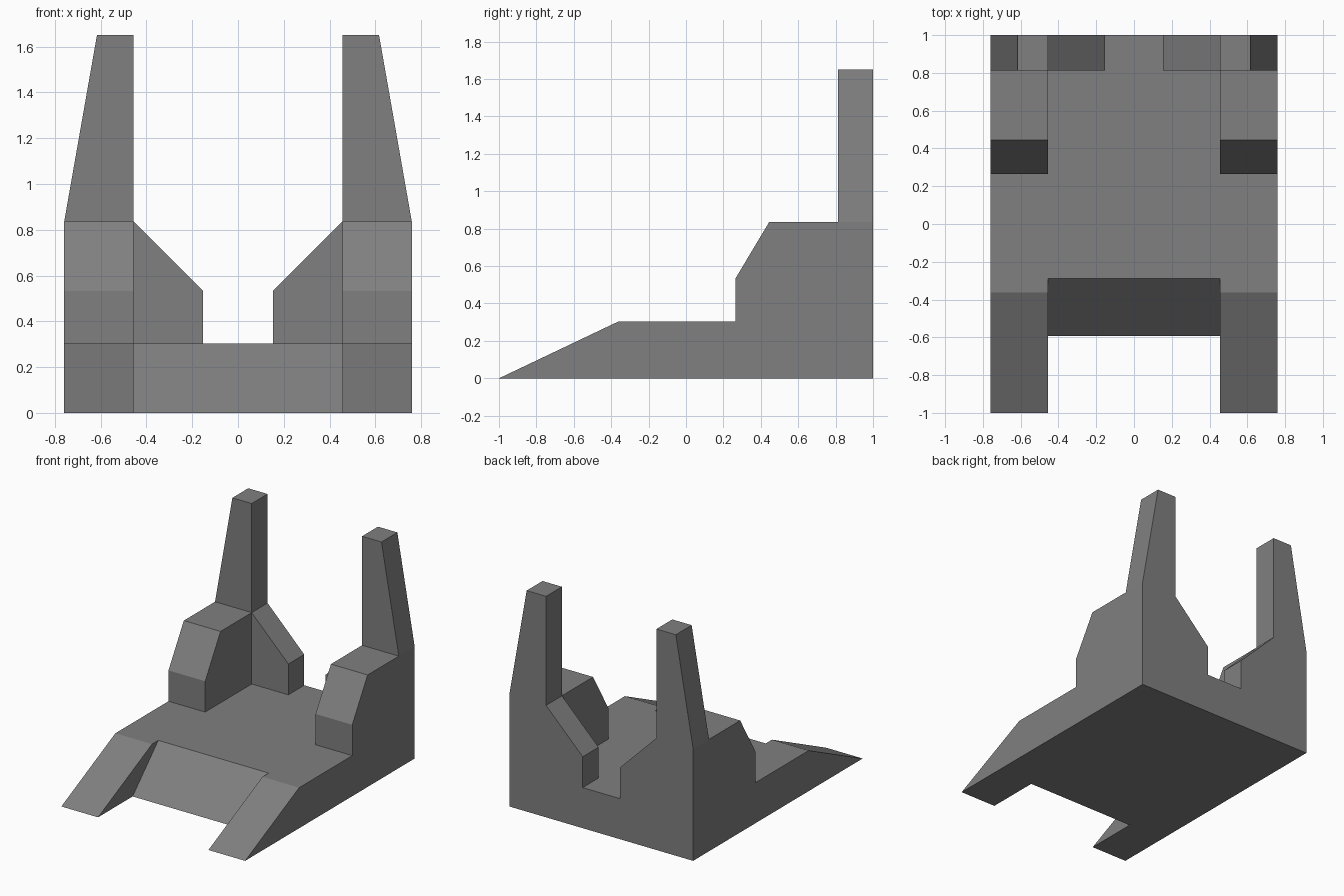
import bpy
import bmesh
from mathutils import Vector

if "Cube" in bpy.data.objects:
    bpy.data.objects.remove(bpy.data.objects["Cube"], do_unlink=True)

# Shared dimensions
INNER, OUTER = 0.456, 0.759
DECK, SHOULDER, TOP = 0.303, 0.836, 1.65
BACK, WALL = 1.0, 0.813

grey = bpy.data.materials.new("plain_grey")
grey.use_nodes = True
colour = (0.214, 0.214, 0.214, 1.0)
grey.diffuse_color = colour
grey.node_tree.nodes["Principled BSDF"].inputs["Base Color"].default_value = colour


def prism(name, profile, axis, start, end, mirrored=True):
    """Extrude a closed profile along x (profile is y, z) or y (profile is x, z)."""
    def place(a, b, depth):
        return Vector((depth, a, b)) if axis == "x" else Vector((a, depth, b))

    bm = bmesh.new()
    face = bm.faces.new([bm.verts.new(place(a, b, start)) for a, b in profile])
    extruded = bmesh.ops.extrude_face_region(bm, geom=[face], use_keep_orig=True)
    moved = [v for v in extruded["geom"] if isinstance(v, bmesh.types.BMVert)]
    bmesh.ops.translate(bm, verts=moved, vec=place(0, 0, end - start))
    bmesh.ops.recalc_face_normals(bm, faces=bm.faces)
    mesh = bpy.data.meshes.new(name)
    bm.to_mesh(mesh)
    bm.free()
    mesh.materials.append(grey)
    obj = bpy.data.objects.new(name, mesh)
    bpy.context.collection.objects.link(obj)
    if mirrored:
        mirror = obj.modifiers.new("Mirror", "MIRROR")
        mirror.use_mirror_merge = False
    return obj


# Central deck with its short front slope
prism("central_deck",
      [(-0.592, 0), (-0.289, DECK), (BACK, DECK), (BACK, 0)],
      "x", -INNER, INNER, mirrored=False)

# Side bodies: long front ramp, flat deck and chamfered block
prism("side_ramps_and_blocks",
      [(-1, 0), (-0.363, DECK), (0.264, DECK), (0.264, 0.533),
       (0.445, SHOULDER), (BACK, SHOULDER), (BACK, 0)],
      "x", INNER, OUTER)

# Tapered rear towers
prism("rear_towers",
      [(INNER, SHOULDER), (INNER, TOP), (0.616, TOP), (OUTER, SHOULDER)],
      "y", WALL, BACK)

# Sloped rear walls flanking the central gap
prism("rear_walls",
      [(0.153, DECK), (0.153, 0.533), (INNER, SHOULDER), (INNER, DECK)],
      "y", WALL, BACK)
